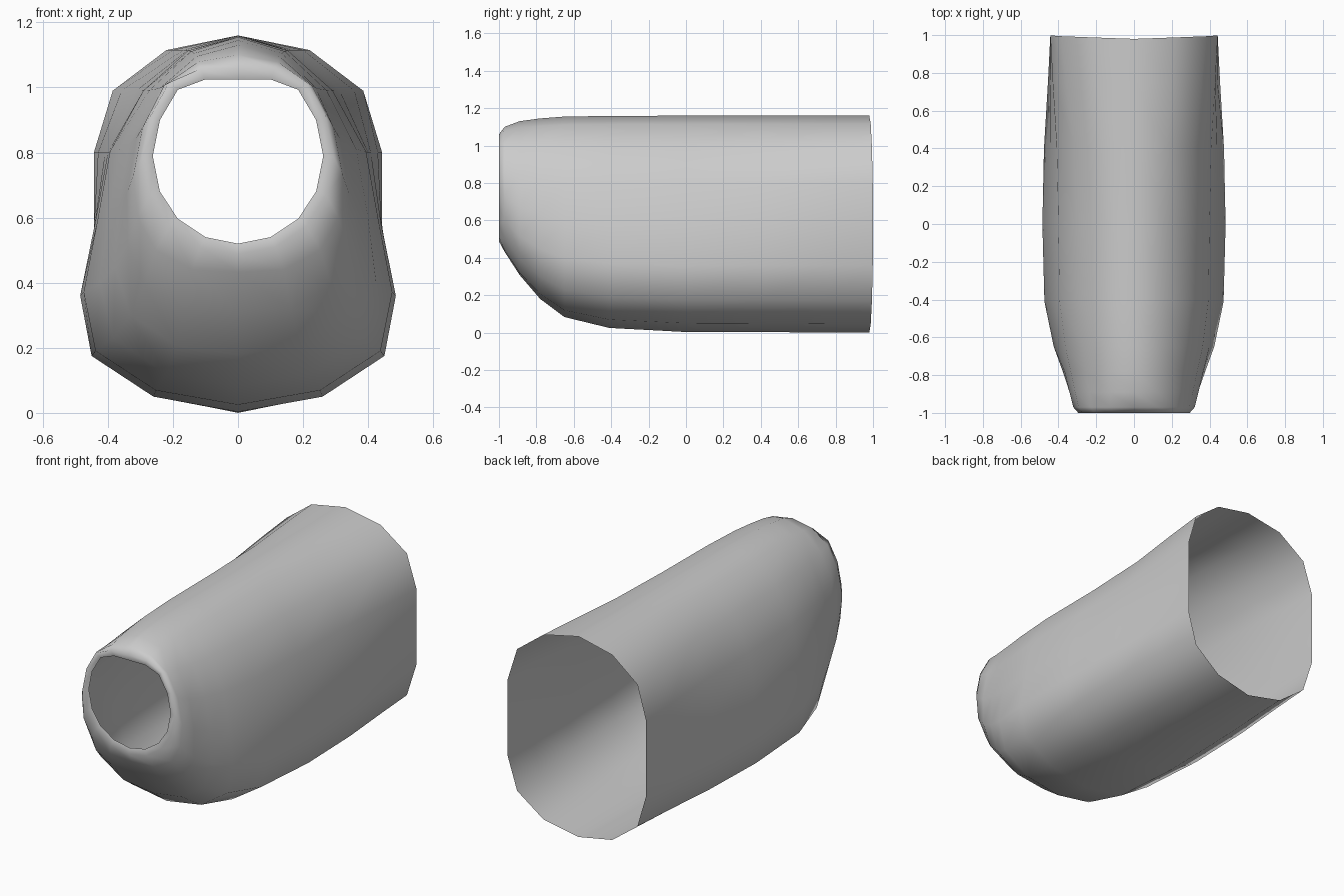
import bpy, bmesh, math

if "Cube" in bpy.data.objects:
    bpy.data.objects.remove(bpy.data.objects["Cube"])

# half cross-sections (x, z), listed from the top centre to the bottom centre
BACK = [(0, 1.16), (.22, 1.115), (.385, .99), (.443, .80), (.443, .58),
        (.443, .36), (.385, .17), (.22, .045), (0, 0)]
MID = [(0, 1.16), (.155, 1.115), (.295, .99), (.40, .80), (.44, .58),
       (.485, .36), (.45, .175), (.26, .05), (0, .003)]
LIP = [(0, 1.06), (.115, 1.058), (.212, 1.015), (.27, .91), (.295, .785),
       (.27, .67), (.21, .575), (.115, .51), (0, .488)]
HOLE = [(0, 1.025), (.1, 1.025), (.185, .993), (.24, .90), (.262, .79),
        (.24, .68), (.185, .597), (.1, .54), (0, .52)]


def blend(a, b, fx, ftop, fbot):
    """Mix two profiles, with the height factor sliding from top to bottom."""
    out = []
    for k, ((xa, za), (xb, zb)) in enumerate(zip(a, b)):
        fz = ftop + (fbot - ftop) * k / 8
        out.append((xa + (xb - xa) * fx, za + (zb - za) * fz))
    return out


# rings from back to front: y position, half profile
rings = [(.98, BACK)]
for y, f in [(.75, .3), (.4, .8)]:
    rings.append((y, blend(BACK, MID, f, f, f)))
rings.append((0, MID))
# rounded nose: y, width factor, top factor, bottom factor
for y, fx, ft, fb in [(-.41, .05, .02, .045), (-.65, .28, .05, .165),
                      (-.78, .5, .15, .365), (-.89, .68, .3, .63),
                      (-.97, .82, .6, .885)]:
    rings.append((y, blend(MID, LIP, fx, ft, fb)))
rings += [(-1, LIP), (-.99, HOLE)]

# open shell lofted through the rings
bm = bmesh.new()
loops = []
for i, (y, half) in enumerate(rings):
    full = half + [(-x, z) for x, z in half[-2:0:-1]]
    loop = []
    for k, (x, z) in enumerate(full):
        bow = .02 * abs(math.sin(k * math.pi / 8)) if i == 0 else 0
        loop.append(bm.verts.new((x, y + bow, z)))
    loops.append(loop)
for a, b in zip(loops, loops[1:]):
    for k in range(16):
        j = (k + 1) % 16
        bm.faces.new((a[k], a[j], b[j], b[k]))
bmesh.ops.recalc_face_normals(bm, faces=bm.faces)
# keep the outside facing out
side = max(bm.faces, key=lambda f: f.calc_center_median().x)
if side.normal.x < 0:
    bmesh.ops.reverse_faces(bm, faces=bm.faces)
for f in bm.faces:
    f.smooth = True

mesh = bpy.data.meshes.new("open_shell")
bm.to_mesh(mesh)
bm.free()
obj = bpy.data.objects.new("open_shell", mesh)
bpy.context.collection.objects.link(obj)
